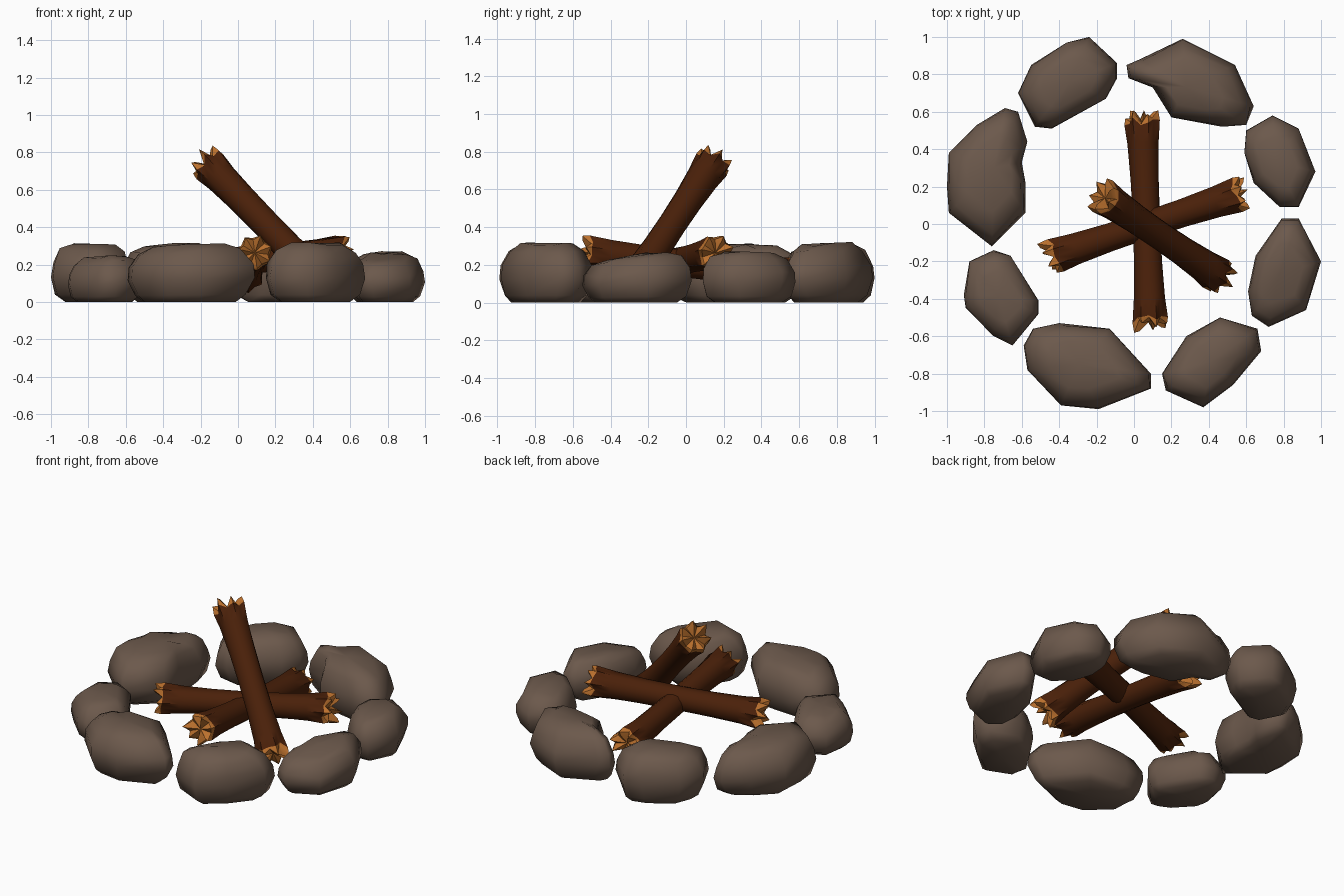
import bpy, bmesh, math, random
from mathutils import Vector

random.seed(4)
cube = bpy.data.objects.get("Cube")
if cube:
    bpy.data.objects.remove(cube)


def material(name, color):
    mat = bpy.data.materials.new(name)
    mat.use_nodes = True
    mat.diffuse_color = (*color, 1)
    mat.node_tree.nodes["Principled BSDF"].inputs["Base Color"].default_value = (*color, 1)
    return mat


STONE = material("stone grey brown", (0.15, 0.1, 0.072))
BARK = material("dark bark", (0.068, 0.0145, 0.0028))
WOOD = material("split orange wood", (0.5, 0.165, 0.027))


def finish(bm, name, mats, angle):
    bmesh.ops.recalc_face_normals(bm, faces=bm.faces)
    mesh = bpy.data.meshes.new(name)
    bm.to_mesh(mesh)
    bm.free()
    for mat in mats:
        mesh.materials.append(mat)
    obj = bpy.data.objects.new(name, mesh)
    bpy.context.collection.objects.link(obj)
    bpy.ops.object.select_all(action='DESELECT')
    obj.select_set(True)
    bpy.context.view_layer.objects.active = obj
    bpy.ops.object.shade_smooth_by_angle(angle=math.radians(angle))


def bridge(bm, low, high, index=0):
    n = len(low)
    for i in range(n):
        j = (i + 1) % n
        bm.faces.new((low[i], low[j], high[j], high[i])).material_index = index


def fan(bm, ring, point, index=0):
    tip = bm.verts.new(point)
    for i, v in enumerate(ring):
        bm.faces.new((v, ring[(i + 1) % len(ring)], tip)).material_index = index


# Stone: a footprint in hundredths of a unit, stacked as rounded layers
LAYERS = ((0.0, 0.72), (0.12, 0.89), (0.4, 1.0), (0.62, 0.97), (0.86, 0.82), (0.98, 0.55))


def stone(name, height, slope, outline):
    pts = [Vector((x, y, 0)) / 100 for x, y in outline]
    center = sum(pts, Vector()) / len(pts)
    bm = bmesh.new()
    rings = []
    for level, scale in LAYERS:
        ring = []
        for p in pts:
            wobble = random.uniform(-0.03, 0.03) if scale < 1 else 0
            v = center + (p - center) * (scale + wobble)
            top = height + slope[0] * (v.x - center.x) + slope[1] * (v.y - center.y)
            v.z = top * level + (random.uniform(-0.01, 0.01) if level > 0.5 else 0)
            ring.append(bm.verts.new(v))
        rings.append(ring)
    for low, high in zip(rings, rings[1:]):
        bridge(bm, low, high)
    fan(bm, rings[-1], center + Vector((0, 0, height)))
    fan(bm, rings[0], center)
    finish(bm, name, [STONE], 80)


stone("back_left_stone", 0.315, (0.03, 0.03), (
    (-62, 70), (-53, 52), (-44, 51), (-15, 67), (-9, 78), (-9, 86), (-24, 100), (-36, 97), (-55, 85)))
stone("back_right_stone", 0.315, (0, 0.03), (
    (-4, 85), (-3, 78), (10, 73), (20, 57), (47, 52), (60, 53), (64, 63), (54, 85), (26, 99), (3, 88)))
stone("right_back_stone", 0.27, (0.08, 0), (
    (59, 38), (64, 22), (78, 9), (88, 9), (97, 28), (88, 51), (74, 58), (60, 50)))
stone("right_front_stone", 0.255, (0, 0.12), (
    (61, -36), (63, -49), (72, -55), (92, -46), (100, -20), (88, 3), (79, 3), (65, -17)))
stone("front_right_stone", 0.315, (0, 0), (
    (15, -80), (17, -89), (37, -98), (53, -86), (68, -68), (66, -56), (46, -50), (28, -60)))
stone("front_left_stone", 0.305, (0.06, 0), (
    (-59, -65), (-57, -78), (-39, -97), (-19, -99), (9, -88), (9, -80), (-13, -56), (-40, -53), (-54, -56)))
stone("left_front_stone", 0.245, (0.06, 0), (
    (-91, -38), (-90, -45), (-75, -60), (-65, -65), (-51, -48), (-51, -41), (-66, -17), (-75, -14), (-88, -20)))
stone("left_back_stone", 0.31, (-0.06, -0.04), (
    (-100, 20), (-99, 6), (-76, -12), (-58, 6), (-58, 22), (-60, 33), (-57, 44), (-62, 60), (-69, 62),
    (-84, 53), (-99, 38)))


# Log: a ribbed trunk with flared, splintered ends
SIDES = 14


def log(name, start, end, radius):
    a, b = Vector(start), Vector(end)
    axis = (b - a).normalized()
    u = axis.orthogonal().normalized()
    w = axis.cross(u)
    bm = bmesh.new()

    def ring(center, r, rib, push=(0,) * SIDES):
        verts = []
        for i in range(SIDES):
            t = math.tau * i / SIDES
            rr = r * (1 + (rib if i % 2 else -rib))
            p = center + (u * math.cos(t) + w * math.sin(t)) * rr
            verts.append(bm.verts.new(p + axis * push[i]))
        return verts

    # Bark edges are uneven along the axis, deepest between the ribs
    pushes = [[d * random.uniform(-0.03, 0.01) - (0 if i % 2 else d * 0.015)
               for i in range(SIDES)] for d in (-1, 1)]
    trunk = [ring(a, radius * 1.1, 0.09, pushes[0])]
    for t, r, rib in ((0.12, 1.0, 0.05), (0.3, 0.92, 0.02), (0.5, 0.89, 0.01),
                      (0.7, 0.92, 0.02), (0.88, 1.0, 0.05)):
        trunk.append(ring(a.lerp(b, t), radius * r, rib))
    trunk.append(ring(b, radius * 1.1, 0.09, pushes[1]))
    for low, high in zip(trunk, trunk[1:]):
        bridge(bm, low, high)

    # Exposed wood: blunt splinters around a hollow centre
    for rim, center, push, d in ((trunk[0], a, pushes[0], -1), (trunk[-1], b, pushes[1], 1)):
        tips = [p + d * (random.uniform(0.025, 0.065) if i % 2 else 0.008) for i, p in enumerate(push)]
        crown = ring(center, radius * 0.99, 0.13, tips)
        inner = ring(center, radius * 0.68, 0.15, [s * 0.85 for s in tips])
        bridge(bm, rim, crown, 1)
        bridge(bm, crown, inner, 1)
        fan(bm, inner, center - axis * d * 0.015, 1)
    finish(bm, name, [BARK, WOOD], 45)


log("lower_log", (0.09, -0.53, 0.265), (0.045, 0.56, 0.145), 0.082)
log("crossing_log", (-0.43, -0.17, 0.19), (0.56, 0.16, 0.265), 0.082)
log("leaning_log", (0.455, -0.28, 0.1), (-0.165, 0.145, 0.745), 0.085)
